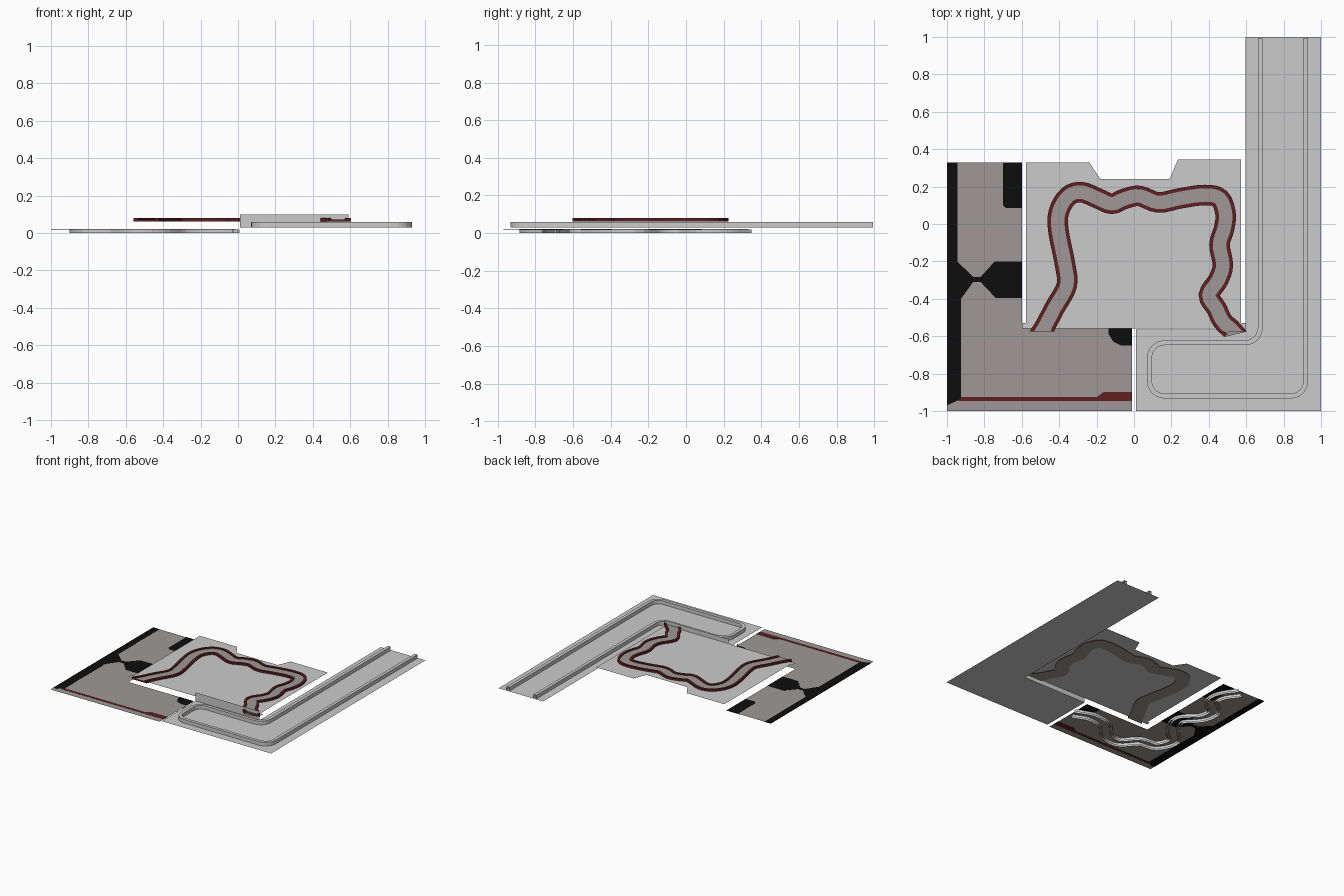
import bpy, bmesh, math
from mathutils import Vector

if "Cube" in bpy.data.objects:
    bpy.data.objects.remove(bpy.data.objects["Cube"])


def material(name, rgb):
    m = bpy.data.materials.new(name)
    m.diffuse_color = (*rgb, 1)
    m.use_nodes = True
    m.node_tree.nodes["Principled BSDF"].inputs["Base Color"].default_value = m.diffuse_color
    return m


GREY = material("light grey", (0.60, 0.60, 0.60))
MAUVE = material("warm grey", (0.345, 0.318, 0.308))
RED = material("dark red", (0.115, 0.014, 0.016))
BLACK = material("black", (0.004, 0.004, 0.004))


def finish(name, bm, mats):
    me = bpy.data.meshes.new(name)
    bm.to_mesh(me)
    bm.free()
    for m in mats:
        me.materials.append(m)
    ob = bpy.data.objects.new(name, me)
    bpy.context.collection.objects.link(ob)
    return ob


def sheet(name, pts, z, mat, thick=0.0):
    """Flat outline, optionally with a small thickness."""
    bm = bmesh.new()
    f = bm.faces.new([bm.verts.new((x, y, z)) for x, y in pts])
    f.normal_update()
    if f.normal.z < 0:
        f.normal_flip()
    if thick:
        r = bmesh.ops.extrude_face_region(bm, geom=[f])
        top = [v for v in r["geom"] if isinstance(v, bmesh.types.BMVert)]
        bmesh.ops.translate(bm, vec=(0, 0, thick), verts=top)
        bmesh.ops.recalc_face_normals(bm, faces=bm.faces)
    return finish(name, bm, [mat])


def smooth(pts, n=5):
    """Catmull-Rom curve through the points."""
    p = [Vector(q) for q in pts]
    p = [2 * p[0] - p[1]] + p + [2 * p[-1] - p[-2]]
    out = []
    for i in range(1, len(p) - 2):
        a, b, c, d = p[i - 1:i + 3]
        for k in range(n):
            t = k / n
            out.append(0.5 * (2 * b + (c - a) * t + (2 * a - 5 * b + 4 * c - d) * t * t
                              + (3 * b - a - 3 * c + d) * t ** 3))
    return out + [p[-2]]


def rounded(pts, r, n=6):
    """Polyline with rounded corners."""
    p = [Vector(q) for q in pts]
    out = [p[0]]
    for a, b, c in zip(p, p[1:], p[2:]):
        s, e = b + (a - b).normalized() * r, b + (c - b).normalized() * r
        o = s + e - b
        for k in range(n + 1):
            t = k / n * math.pi / 2
            out.append(o + (s - o) * math.cos(t) + (e - o) * math.sin(t))
    return out + [p[-1]]


def loft(name, path, profile, mats, ids, closed=False, flat_ends=0.0):
    """Sweep an (offset, z) profile along a flat path."""
    bm = bmesh.new()
    rows = []
    last = len(path) - 1
    for i, p in enumerate(path):
        t = (path[min(i + 1, last)] - path[max(i - 1, 0)]).normalized()
        n = Vector((-t.y, t.x))
        if flat_ends and i in (0, last):
            n = Vector((math.copysign(flat_ends, n.x), 0))
        rows.append([bm.verts.new((p.x + n.x * o, p.y + n.y * o, z)) for o, z in profile])
    m = len(profile)
    for a, b in zip(rows, rows[1:]):
        for j in range(m if closed else m - 1):
            k = (j + 1) % m
            bm.faces.new((a[j], b[j], b[k], a[k])).material_index = ids[j]
    if closed:
        for row in (rows[0], rows[-1]):
            bm.faces.new(row).material_index = ids[0]
        bmesh.ops.recalc_face_normals(bm, faces=bm.faces)
    return finish(name, bm, mats)


# Lower left ground with painted patches
sheet("lower_ground", [(-1, -1), (-0.01, -1), (-0.01, -0.56), (-0.6, -0.56),
                       (-0.6, 0.33), (-1, 0.33)], 0.02, MAUVE)
patches = {
    "edge_strip": (BLACK, [(-1, 0.33), (-0.945, 0.33), (-0.945, -0.2), (-0.86, -0.283),
                           (-0.86, -0.31), (-0.925, -0.4), (-0.925, -0.935), (-1, -0.97)]),
    "crossing_patch": (BLACK, [(-0.6, -0.2), (-0.745, -0.2), (-0.82, -0.283), (-0.86, -0.283),
                               (-0.86, -0.31), (-0.82, -0.31), (-0.74, -0.395), (-0.6, -0.395)]),
    "upper_patch": (BLACK, [(-0.6, 0.33), (-0.7, 0.33), (-0.7, 0.1), (-0.685, 0.085), (-0.6, 0.085)]),
    "lower_patch": (BLACK, [(-0.01, -0.56), (-0.135, -0.56), (-0.135, -0.59), (-0.11, -0.63),
                            (-0.07, -0.65), (-0.01, -0.65)]),
    "red_stripe": (RED, [(-0.94, -0.925), (-0.2, -0.925), (-0.16, -0.897), (-0.01, -0.897),
                         (-0.01, -0.947), (-0.94, -0.947)]),
}
for name, (mat, pts) in patches.items():
    sheet(name, pts, 0.0185, mat, 0.003)

# Winding walls beneath the lower ground
stream = smooth([(-0.01, -0.72), (-0.15, -0.67), (-0.3, -0.7), (-0.42, -0.81), (-0.55, -0.83),
                 (-0.66, -0.72), (-0.8, -0.69), (-0.85, -0.55), (-0.74, -0.43), (-0.68, -0.28),
                 (-0.79, -0.15), (-0.8, -0.02), (-0.69, 0.08), (-0.69, 0.2), (-0.77, 0.32)])
for i, o in enumerate((-0.05, -0.03, 0.03, 0.05)):
    loft(f"stream_wall_{i}", stream, [(o, 0), (o, 0.02)], [GREY], [0])

# Raised middle plate
sheet("middle_plate", [(-0.6, -0.56), (0.6, -0.56), (0.6, -0.53), (0.573, -0.53), (0.573, 0.345),
                       (0.235, 0.345), (0.19, 0.24), (-0.18, 0.24), (-0.24, 0.33),
                       (-0.578, 0.33), (-0.578, -0.53), (-0.6, -0.53)], 0.065, GREY)

# Winding road with red kerbs
road = smooth([(-0.49, -0.575), (-0.425, -0.45), (-0.36, -0.33), (-0.368, -0.22), (-0.405, -0.03),
               (-0.40, 0.07), (-0.35, 0.15), (-0.28, 0.17), (-0.2, 0.14), (-0.12, 0.108),
               (-0.05, 0.135), (0.03, 0.15), (0.13, 0.115), (0.25, 0.138), (0.38, 0.155),
               (0.46, 0.135), (0.49, 0.05), (0.48, -0.03), (0.457, -0.11), (0.475, -0.22),
               (0.45, -0.3), (0.40, -0.38), (0.44, -0.45), (0.475, -0.52), (0.535, -0.575)], 4)
w, k = 0.055, 0.036
loft("winding_road", road,
     [(-w, 0.061), (-w, 0.08), (-k, 0.08), (-k, 0.072), (k, 0.072), (k, 0.08), (w, 0.08), (w, 0.061)],
     [RED, MAUVE], [0, 0, 0, 1, 0, 0, 0, 1], closed=True, flat_ends=1.25)

# Right L-shaped platform with a low kerb following its edge
sheet("right_platform", [(0.01, -1), (1, -1), (1, 1), (0.595, 1), (0.595, -0.565), (0.01, -0.565)],
      0.03, GREY)
edge = rounded([(0.675, 0.995), (0.675, -0.635), (0.083, -0.635), (0.083, -0.92),
                (0.918, -0.92), (0.918, 0.995)], 0.08)
loft("platform_kerb", edge, [(-0.013, 0.03), (-0.013, 0.06), (0.013, 0.06), (0.013, 0.03)],
     [GREY], [0, 0, 0])

# Upright wall between platform and middle plate
loft("dividing_wall", [Vector((0.01, -0.565)), Vector((0.59, -0.565))],
     [(0, 0.03), (0, 0.1)], [GREY], [0])
